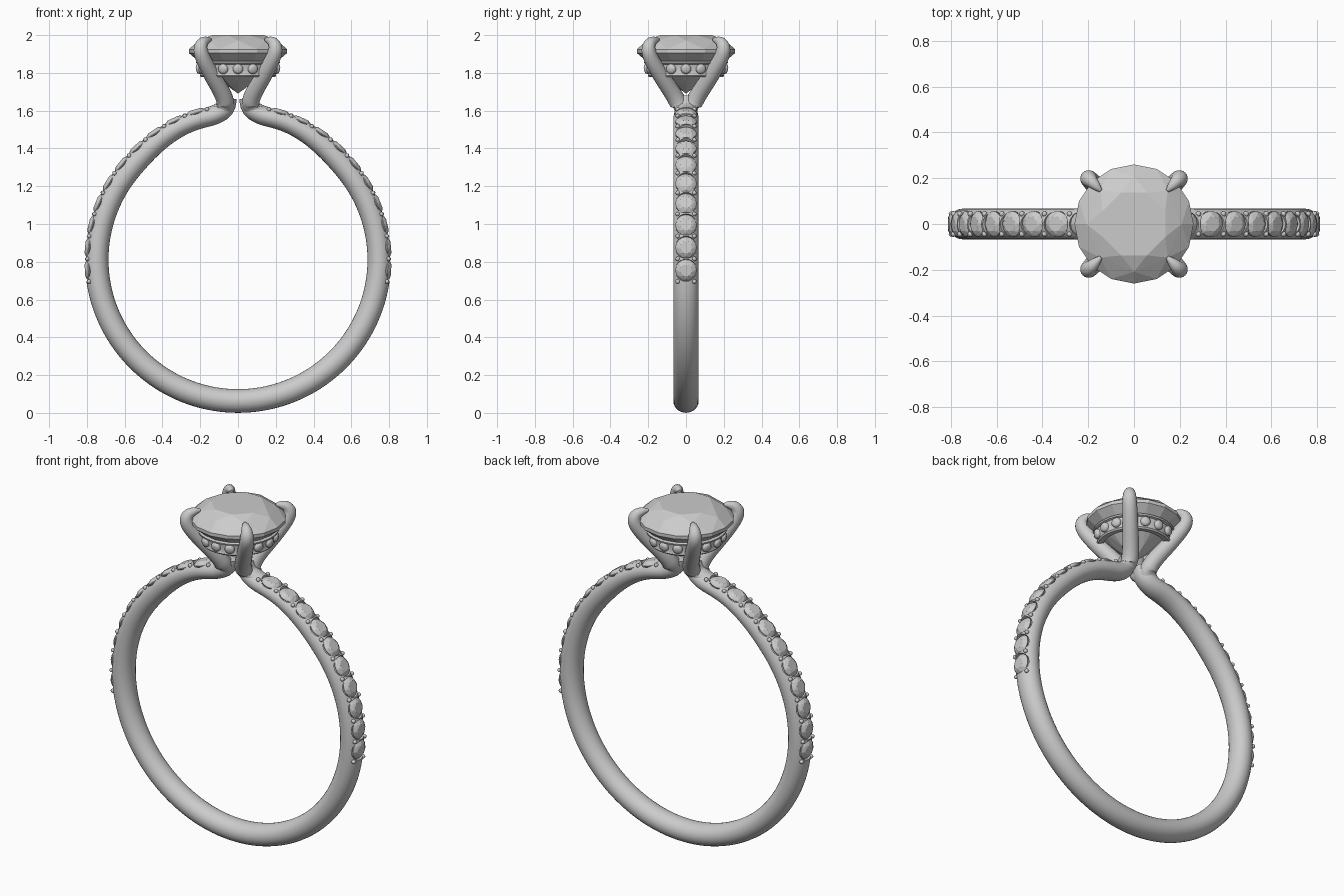
import bpy, bmesh
from math import sin, cos, pi, radians
from mathutils import Vector, Matrix

if "Cube" in bpy.data.objects:
    bpy.data.objects.remove(bpy.data.objects["Cube"])

CZ = 0.811  # ring centre height


def finish(name, bm, angle=None):
    bmesh.ops.recalc_face_normals(bm, faces=bm.faces)
    me = bpy.data.meshes.new(name)
    bm.to_mesh(me)
    bm.free()
    ob = bpy.data.objects.new(name, me)
    bpy.context.collection.objects.link(ob)
    if angle:
        smooth(ob, angle)
    return ob


def smooth(ob, angle):
    bpy.ops.object.select_all(action='DESELECT')
    ob.select_set(True)
    bpy.context.view_layer.objects.active = ob
    bpy.ops.object.shade_smooth_by_angle(angle=radians(angle))


def catmull(rows, n):
    rows = [Vector(r) for r in rows]
    out = []
    for i in range(len(rows) - 1):
        a, b, c, d = (rows[max(0, min(len(rows) - 1, i + k))] for k in (-1, 0, 1, 2))
        for j in range(n):
            t = j / n
            out.append(0.5 * (2 * b + (c - a) * t + (2 * a - 5 * b + 4 * c - d) * t * t
                              + (3 * b - a - 3 * c + d) * t ** 3))
    return out + [rows[-1]]


def sweep(bm, rows, side, n=3, seg=28):
    """Elliptical tube; each row is x, y, z, half width along side, half thickness."""
    rows = catmull(rows, n)
    side = Vector(side).normalized()
    rings = []
    for i, r in enumerate(rows):
        p = Vector(r[:3])
        tan = Vector(rows[min(i + 1, len(rows) - 1)][:3]) - Vector(rows[max(i - 1, 0)][:3])
        nor = tan.cross(side).normalized()
        rings.append([bm.verts.new(p + side * r[3] * cos(2 * pi * k / seg)
                                   + nor * r[4] * sin(2 * pi * k / seg)) for k in range(seg)])
    for a, b in zip(rings, rings[1:]):
        for k in range(seg):
            bm.faces.new((a[k], a[(k + 1) % seg], b[(k + 1) % seg], b[k]))
    bm.faces.new(rings[0])
    bm.faces.new(rings[-1][::-1])


def lathe(bm, profile, seg, mat=Matrix(), closed=False):
    """Revolve (radius, z) points; open profiles are capped."""
    rings = [[bm.verts.new(mat @ Vector((r * cos(2 * pi * k / seg), r * sin(2 * pi * k / seg), z)))
              for k in range(seg)] for r, z in profile]
    for a, b in zip(rings, rings[1:] + (rings[:1] if closed else [])):
        for k in range(seg):
            bm.faces.new((a[k], a[(k + 1) % seg], b[(k + 1) % seg], b[k]))
    if not closed:
        bm.faces.new(rings[0][::-1])
        bm.faces.new(rings[-1])


def brilliant(bm, r, crown, girdle, depth, mat):
    """Round brilliant cut, girdle top at local z = 0."""
    pts = [(0, 0, -girdle - depth)]
    for rad, z, n, off in ((0.57, crown, 8, 0.5), (0.8, crown * 0.62, 8, 0), (1, 0, 16, 0),
                           (1, -girdle, 16, 0), (0.3, -girdle - depth * 0.73, 8, 0)):
        pts += [(r * rad * cos(2 * pi * (k + off) / n), r * rad * sin(2 * pi * (k + off) / n), z)
                for k in range(n)]
    vs = [bm.verts.new(mat @ Vector(p)) for p in pts]
    bmesh.ops.convex_hull(bm, input=vs)


def shank(deg):
    """Centreline radius and half thickness; the shoulders rise and thin out."""
    t = max(0, min(1, (deg - 40) / 35))
    t = t * t * (3 - 2 * t)
    return 0.748 + 0.025 * t, 0.0625 - 0.01 * t


def radial(deg, lift, y=0, flip=False):
    R, h = shank(deg)
    a = radians(180 - deg if flip else deg)
    p = Vector(((R + h + lift) * cos(a), y, CZ + (R + h + lift) * sin(a)))
    return Matrix.Translation(p) @ Matrix.Rotation(pi / 2 - a, 4, 'Y')


# Band: swept from one shoulder round the bottom to the other
half = [(0.05, 0, 1.67, 0.045, 0.045), (0.07, 0, 1.612, 0.058, 0.05), (0.125, 0, 1.577, 0.064, 0.051)]
for d in range(75, -90, -5):
    R, h = shank(d)
    half.append((R * cos(radians(d)), 0, CZ + R * sin(radians(d)), 0.067, h))
bottom = [(0, 0, CZ - 0.748, 0.067, 0.0625)]
bm = bmesh.new()
sweep(bm, half + bottom + [(-r[0], *r[1:]) for r in reversed(half)], (0, 1, 0))
band = finish("band", bm)

# Pave stones, their drilled seats and the beads between them
STEP = 8.67
seats, stones, beads = bmesh.new(), bmesh.new(), bmesh.new()
for flip in (False, True):
    for i in range(10):
        m = radial(-4 + STEP * i, -0.016, 0, flip)
        lathe(seats, [(0.02, -0.05), (0.05, -0.02), (0.0582, -0.004), (0.0585, 0.06)], 24, m)
        brilliant(stones, 0.0565, 0.018, 0.004, 0.04, m)
    for i in range(11):
        for y in (-0.044, 0.044):
            bmesh.ops.create_uvsphere(beads, u_segments=10, v_segments=6, radius=0.012,
                                      matrix=radial(-4 + STEP * (i - 0.5), -0.013, y, flip))
cutter = finish("seat_cutter", seats)
cutter.hide_render = True
mod = band.modifiers.new("seats", 'BOOLEAN')
mod.operation, mod.solver, mod.object = 'DIFFERENCE', 'EXACT', cutter
bpy.context.view_layer.objects.active = band
bpy.ops.object.modifier_apply(modifier=mod.name)
bpy.data.objects.remove(cutter)
smooth(band, 35)
finish("pave_stones", stones)
finish("pave_beads", beads, 60)

# Four claws growing out of the shoulders
claw = [(0.12, 0.012, 1.578, 0.048), (0.07, 0.03, 1.62, 0.048), (0.08, 0.066, 1.685, 0.046),
        (0.142, 0.138, 1.795, 0.043), (0.184, 0.184, 1.875, 0.04), (0.198, 0.198, 1.925, 0.037),
        (0.188, 0.188, 1.958, 0.03), (0.165, 0.165, 1.972, 0.02), (0.145, 0.145, 1.975, 0.008)]
bm = bmesh.new()
for sx in (-1, 1):
    for sy in (-1, 1):
        sweep(bm, [(x * sx, y * sy, z, r, r) for x, y, z, r in claw], (-sy, sx, 0), 6, 20)
finish("claws", bm, 50)

# Centre stone
bm = bmesh.new()
brilliant(bm, 0.26, 0.075, 0.02, 0.215, Matrix.Translation((0, 0, 1.925)))
finish("centre_stone", bm)

# Hidden halo: rail with raised rims and small stones
bm = bmesh.new()
lathe(bm, [(0.165, 1.782), (0.196, 1.778), (0.203, 1.786), (0.198, 1.796), (0.208, 1.845),
           (0.22, 1.849), (0.222, 1.858), (0.212, 1.864), (0.195, 1.862)], 64, closed=True)
finish("halo_rail", bm, 50)
bm = bmesh.new()
for k in range(16):
    if k % 4 != 2:
        m = (Matrix.Rotation(k * pi / 8, 4, 'Z') @ Matrix.Translation((0.204, 0, 1.821))
             @ Matrix.Rotation(radians(100), 4, 'Y'))
        lathe(bm, [(0.027, -0.012), (0.027, 0.006), (0.022, 0.014), (0.012, 0.018)], 16, m)
finish("halo_stones", bm, 40)
